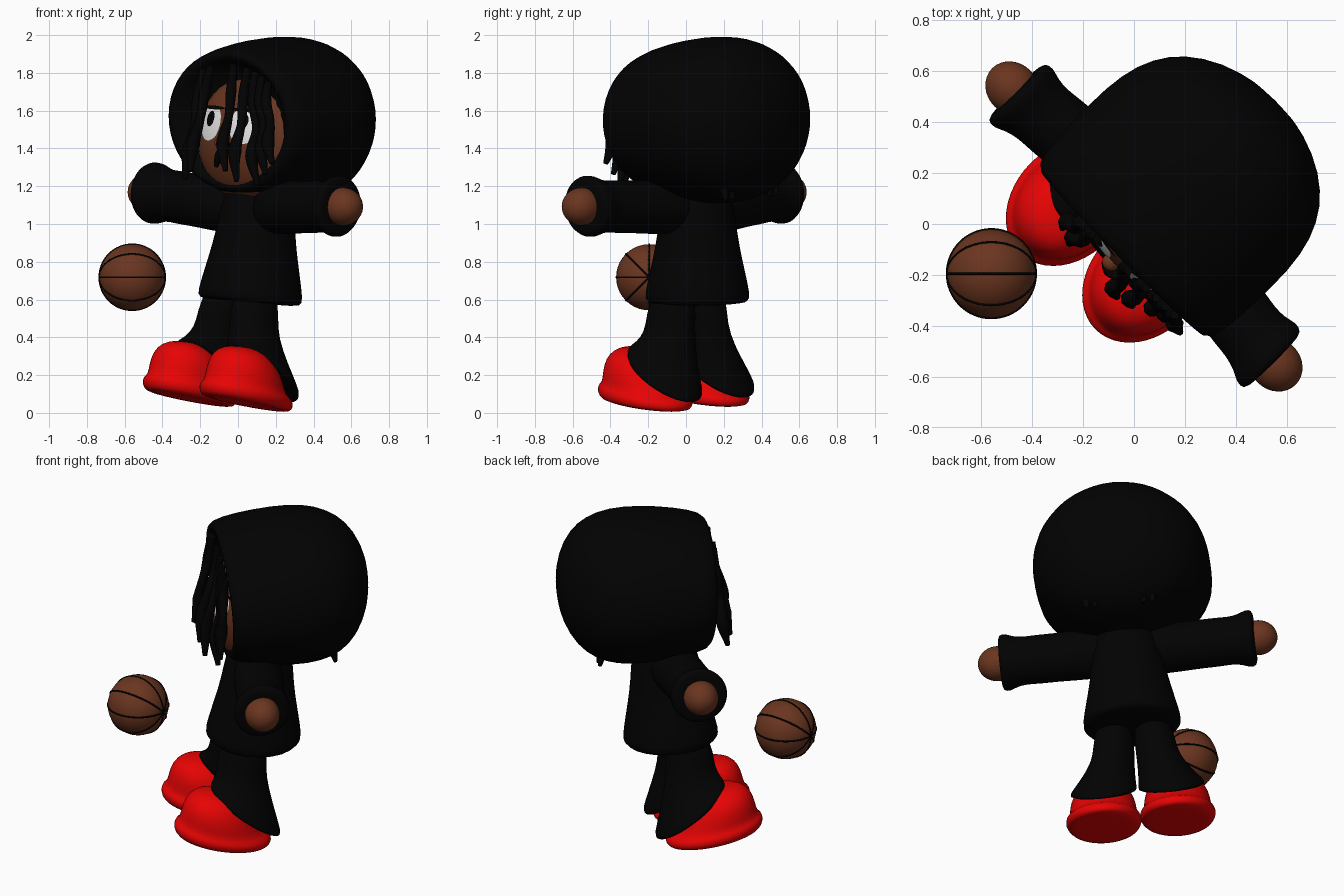
import bpy, bmesh, math
from math import sin, cos, pi, radians, sqrt
from mathutils import Matrix, Vector

cube = bpy.data.objects.get("Cube")
if cube:
    bpy.data.objects.remove(cube)


def material(name, rgb):
    m = bpy.data.materials.new(name)
    m.use_nodes = True
    m.diffuse_color = (*rgb, 1)
    bsdf = m.node_tree.nodes["Principled BSDF"]
    bsdf.inputs["Base Color"].default_value = (*rgb, 1)
    bsdf.inputs["Roughness"].default_value = 0.8
    return m


BLACK = material("black cloth", (0.0006, 0.0006, 0.0006))
BROWN = material("brown skin", (0.145, 0.036, 0.014))
RED = material("red shoe", (0.8, 0.001, 0.001))
WHITE = material("eye white", (0.8, 0.8, 0.8))

# The figure is modelled upright, then turned and leaned as a whole
POSE = (Matrix.Translation((0, 0.05, 0)) @ Matrix.Rotation(radians(5), 4, 'Y')
        @ Matrix.Rotation(radians(-45), 4, 'Z'))


def finish(name, bm, mat, pose=POSE, subdivide=0):
    bmesh.ops.recalc_face_normals(bm, faces=bm.faces)
    mesh = bpy.data.meshes.new(name)
    bm.to_mesh(mesh)
    bm.free()
    mesh.materials.append(mat)
    mesh.shade_smooth()
    ob = bpy.data.objects.new(name, mesh)
    bpy.context.collection.objects.link(ob)
    ob.matrix_world = pose
    if subdivide:
        ob.modifiers.new("smooth", 'SUBSURF').levels = subdivide
        ob.modifiers["smooth"].render_levels = subdivide
    return ob


def ball(name, mat, centre, radii, pose=POSE):
    bm = bmesh.new()
    bmesh.ops.create_uvsphere(bm, u_segments=32, v_segments=20, radius=1)
    bmesh.ops.scale(bm, vec=radii, verts=bm.verts)
    bmesh.ops.translate(bm, vec=centre, verts=bm.verts)
    return finish(name, bm, mat, pose)


def loft(name, mat, rings, n=24):
    """Skin a closed tube over rings of (centre, first radius, second radius)."""
    bm = bmesh.new()
    loops = []
    for c, u, v in rings:
        loops.append([bm.verts.new(Vector(c) + Vector(u) * cos(2 * pi * i / n)
                                   + Vector(v) * sin(2 * pi * i / n)) for i in range(n)])
    for a, b in zip(loops, loops[1:]):
        for i in range(n):
            j = (i + 1) % n
            bm.faces.new((a[i], a[j], b[j], b[i]))
    bm.faces.new(loops[0])
    bm.faces.new(loops[-1])
    return finish(name, bm, mat, subdivide=1)


def upright(s, rings):
    """Rings stacked in height: height, side, depth, two radii, slope."""
    return [((s * x, y, z), (rx, 0, 0), (0, ry, slope * ry)) for z, x, y, rx, ry, slope in rings]


# Hood: rings from inside the opening, over the rim, to the back of the head
hood = [(-0.12, 1.54, 0.33, 0.28, 0.12), (-0.21, 1.535, 0.385, 0.315, 0.12),
        (-0.25, 1.535, 0.425, 0.34, 0.12), (-0.245, 1.535, 0.495, 0.377, 0.12),
        (-0.1, 1.55, 0.508, 0.417, 0.08), (0.08, 1.563, 0.515, 0.445, 0.03),
        (0.25, 1.57, 0.507, 0.45, 0), (0.38, 1.57, 0.462, 0.42, 0), (0.48, 1.57, 0.385, 0.36, 0),
        (0.56, 1.57, 0.26, 0.25, 0), (0.605, 1.57, 0.1, 0.1, 0)]
loft("hood", BLACK, [((-0.01, y, z), (rx, 0, 0), (0, -slant * rz, rz))
                     for y, z, rx, rz, slant in hood])

# Face
FACE_C, FACE_R = Vector((0, -0.04, 1.46)), Vector((0.365, 0.25, 0.35))
ball("face", BROWN, FACE_C, FACE_R)
ball("nose", BROWN, (-0.01, -0.295, 1.415), (0.035, 0.032, 0.028))


def face_y(x, z, lift):
    d = 1 - (x / FACE_R.x) ** 2 - ((z - FACE_C.z) / FACE_R.z) ** 2
    return FACE_C.y - FACE_R.y * sqrt(max(d, 0)) - lift


def face_plate(name, mat, cx, cz, rx, rz, lift, top=1.0):
    """Oval plate that follows the face, with its top cut flat."""
    bm = bmesh.new()
    n, steps, rows = 32, 5, []
    for k in range(1, steps + 1):
        row = []
        for i in range(n):
            a = 2 * pi * i / n
            x = cx + rx * cos(a) * k / steps
            z = cz + rz * min(sin(a), top) * k / steps
            row.append(bm.verts.new((x, face_y(x, z, lift), z)))
        rows.append(row)
    bm.faces.new(rows[0])
    for a, b in zip(rows, rows[1:]):
        for i in range(n):
            j = (i + 1) % n
            bm.faces.new((a[i], a[j], b[j], b[i]))
    return finish(name, bm, mat)


# Dreadlocks: lumpy tapered curves
def dreadlock(name, points, radius):
    cu = bpy.data.curves.new(name, 'CURVE')
    cu.dimensions = '3D'
    cu.bevel_depth = radius
    cu.bevel_resolution = 2
    cu.use_fill_caps = True
    cu.resolution_u = 6
    sp = cu.splines.new('BEZIER')
    sp.bezier_points.add(len(points) - 1)
    for i, (bp, p) in enumerate(zip(sp.bezier_points, points)):
        bp.co = p
        bp.handle_left_type = bp.handle_right_type = 'AUTO'
        bp.radius = 0.5 if i == len(points) - 1 else (0.7, 1.1, 0.85, 1.35)[i % 4]
    cu.materials.append(BLACK)
    ob = bpy.data.objects.new(name, cu)
    bpy.context.collection.objects.link(ob)
    ob.matrix_world = POSE


# Each lock: side at the top, side at the tip, height of the tip
locks = [(-0.2, -0.24, 1.21), (-0.15, -0.18, 1.25), (0.02, 0.1, 1.27), (0.12, 0.17, 1.22),
         (0.18, 0.27, 1.21), (0.23, 0.32, 1.27), (0.28, 0.37, 1.33)]
for i, (x0, x1, low) in enumerate(locks):
    pts = []
    high = 1.84 - x0 * x0
    for k in range(5):
        t = k / 4
        x = x0 + (x1 - x0) * t + 0.012 * (-1) ** k
        z = high + (low - high) * t
        rim = -0.255 - 0.12 * (z - 1.535)
        pts.append((x, min(face_y(x, max(z, 1.4), 0.03), rim) - 0.06 * t, z))
    dreadlock(f"dreadlock_{i + 1}", pts, 0.027)
dreadlock("short_dreadlock", [(0.06, -0.315, 1.42), (0.01, -0.315, 1.35), (-0.02, -0.305, 1.29)], 0.024)

# Body
body = [(0.585, 0.26), (0.60, 0.288), (0.68, 0.275), (0.82, 0.242), (0.95, 0.216),
        (1.1, 0.20), (1.2, 0.17), (1.28, 0.13)]
loft("sweatshirt", BLACK, upright(1, [(z, 0, 0.015, r, r * 0.97, 0) for z, r in body]))

sleeve = [(0.08, 0.12), (0.16, 0.146), (0.3, 0.144), (0.42, 0.14), (0.52, 0.142), (0.59, 0.137),
          (0.65, 0.146), (0.69, 0.167), (0.73, 0.163), (0.735, 0.12)]
leg = [(0.66, 0.11, -0.05, 0.105, 0.125, 0), (0.52, 0.118, -0.065, 0.118, 0.142, 0),
       (0.42, 0.13, -0.062, 0.124, 0.144, -0.1), (0.32, 0.165, -0.055, 0.157, 0.178, -0.35),
       (0.245, 0.192, -0.04, 0.188, 0.208, -0.6), (0.205, 0.197, -0.03, 0.197, 0.214, -0.65),
       (0.198, 0.197, -0.03, 0.155, 0.17, -0.65)]
shoe = [(0.05, 0.21, -0.16, 0.17, 0.24, -0.11), (0.055, 0.212, -0.16, 0.203, 0.272, -0.11),
        (0.085, 0.213, -0.162, 0.221, 0.288, -0.12), (0.12, 0.213, -0.165, 0.216, 0.28, -0.13),
        (0.135, 0.213, -0.175, 0.194, 0.244, -0.13), (0.2, 0.213, -0.19, 0.192, 0.222, -0.1),
        (0.27, 0.212, -0.205, 0.175, 0.19, -0.1), (0.325, 0.21, -0.215, 0.13, 0.14, -0.08),
        (0.352, 0.21, -0.22, 0.06, 0.065, -0.05)]
# Each side: sign, forward lean of the arm, height of the shoulder
for side, s, lean, lift in (("left", 1, 0.135, 1.09), ("right", -1, 0.09, 1.075)):
    # Eyes
    face_plate(side + "_eye_white", WHITE, s * 0.127, 1.52, 0.095, 0.1, 0.004, 0.75)
    face_plate(side + "_pupil", BLACK, s * 0.12, 1.54, 0.034, 0.042, 0.008)
    face_plate(side + "_eyelid", BLACK, s * 0.127, 1.6, 0.108, 0.01, 0.009)
    # Arms
    loft(side + "_sleeve", BLACK, [((s * x, -lean * x, lift + 0.065 * x), (0, r, 0), (0, 0, r))
                                   for x, r in sleeve])
    ball(side + "_hand", BROWN, (s * 0.75, -lean * 0.75, lift + 0.047), (0.112, 0.1, 0.1))
    # Trousers, flared with a cuff that slants over the shoe
    loft(side + "_trouser_leg", BLACK, upright(s, leg))
    # Shoe with a sole rim and a domed upper
    loft(side + "_shoe", RED, upright(s, shoe))
    # Hair tips below the back of the hood
    for k, x in enumerate((0.14, 0.19)):
        dreadlock(f"{side}_back_lock_{k + 1}",
                  [(s * x, 0.34, 1.3), (s * x, 0.4, 1.23), (s * x, 0.42, 1.17)], 0.022)

# Basketball with four seams meeting at two poles
SPOT, R = Vector((-0.56, -0.195, 0.718)), 0.175
ball("basketball", BROWN, (0, 0, 0), (R, R, R), Matrix.Translation(SPOT))
for k in range(4):
    bpy.ops.mesh.primitive_torus_add(location=SPOT, rotation=(k * pi / 4, 0, 0), major_radius=R - 0.001,
                                     minor_radius=0.005, major_segments=64, minor_segments=8)
    seam = bpy.context.object
    seam.name = f"ball_seam_{k + 1}"
    seam.data.materials.append(BLACK)
    seam.data.shade_smooth()
